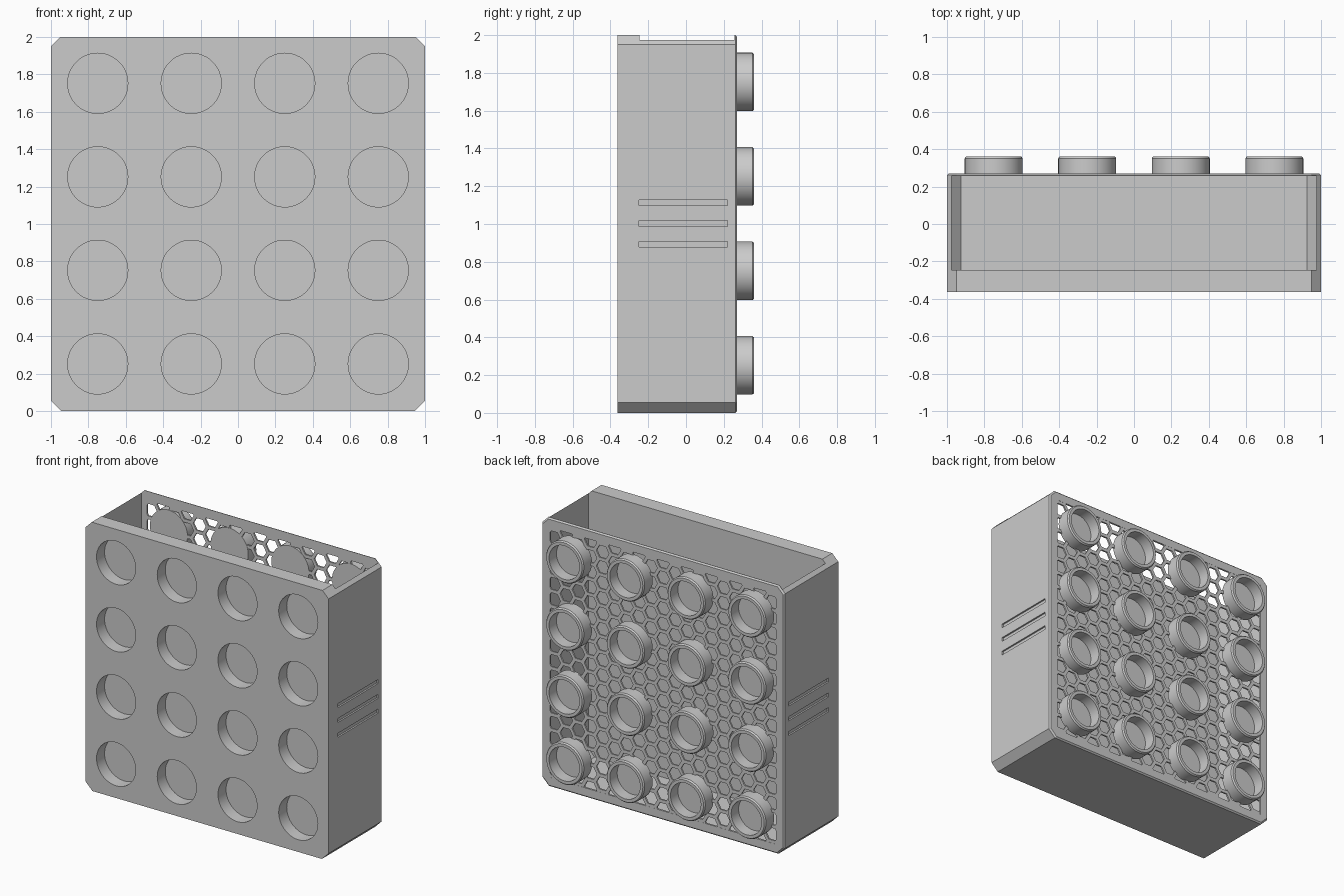
import bpy, bmesh, math
from mathutils import Matrix, Vector

cube = bpy.data.objects.get("Cube")
if cube:
    bpy.data.objects.remove(cube, do_unlink=True)

grey = bpy.data.materials.new("plain grey")
grey.use_nodes = True
colour = (0.6, 0.6, 0.6, 1)
grey.diffuse_color = colour
grey.node_tree.nodes["Principled BSDF"].inputs["Base Color"].default_value = colour

FRONT, BACK, STUD_END = -0.363, 0.271, 0.361
PANEL = 0.257                      # inner face of the back panel
CENTRES = [(-0.75 + 0.5 * i, 0.252 + 0.5 * j) for i in range(4) for j in range(4)]


def finish(bm, name, smooth=False):
    bmesh.ops.recalc_face_normals(bm, faces=bm.faces)
    mesh = bpy.data.meshes.new(name)
    bm.to_mesh(mesh)
    bm.free()
    mesh.materials.append(grey)
    obj = bpy.data.objects.new(name, mesh)
    bpy.context.collection.objects.link(obj)
    if smooth:
        activate(obj)
        bpy.ops.object.shade_smooth_by_angle(angle=math.radians(35))
    return obj


def activate(obj):
    bpy.ops.object.select_all(action='DESELECT')
    obj.select_set(True)
    bpy.context.view_layer.objects.active = obj


def loft(bm, rings):
    """Closed solid through (outline, y) rings, outlines being x, z points."""
    loops = [[bm.verts.new((x, y, z)) for x, z in pts] for pts, y in rings]
    bm.faces.new(loops[0])
    bm.faces.new(loops[-1])
    for a, b in zip(loops, loops[1:]):
        for i in range(len(a)):
            j = (i + 1) % len(a)
            bm.faces.new((a[i], a[j], b[j], b[i]))


def outline(half, low, high, cut_low, cut_high):
    """Rectangle with cut corners."""
    right = [(half - cut_low, low), (half, low + cut_low),
             (half, high - cut_high), (half - cut_high, high)]
    return right + [(-x, z) for x, z in reversed(right)]


def ngon(cx, cz, r, n):
    return [(cx + r * math.cos(math.tau * k / n), cz + r * math.sin(math.tau * k / n))
            for k in range(n)]


def box(bm, x0, x1, y0, y1, z0, z1):
    loft(bm, [([(x0, z0), (x1, z0), (x1, z1), (x0, z1)], y) for y in (y0, y1)])


def carve(obj, bm, name):
    cutter = finish(bm, name)
    cutter.hide_render = True
    mod = obj.modifiers.new(name, 'BOOLEAN')
    mod.operation, mod.solver, mod.object = 'DIFFERENCE', 'EXACT', cutter
    activate(obj)
    bpy.ops.object.modifier_apply(modifier=mod.name)
    bpy.data.objects.remove(cutter, do_unlink=True)


# Box shell with cut corners and a fine chamfer round the back
bm = bmesh.new()
full = outline(1, 0, 2, 0.055, 0.05)
small = outline(0.99, 0.01, 1.99, 0.052, 0.047)
loft(bm, [(full, FRONT), (full, BACK - 0.01), (small, BACK)])
shell = finish(bm, "box_shell")

# Cavity open at the top
bm = bmesh.new()
inside = outline(0.975, 0.025, 2.2, 0.05, 0.01)
loft(bm, [(inside, -0.247), (inside, PANEL)])
carve(shell, bm, "cavity_cutter")

# Window for the lattice
bm = bmesh.new()
box(bm, -0.93, 0.93, 0.2, 0.3, 0.07, 1.93)
carve(shell, bm, "window_cutter")

# Round sockets in the front and grooves in both sides
bm = bmesh.new()
for cx, cz in CENTRES:
    circle = ngon(cx, cz, 0.161, 48)
    loft(bm, [(circle, FRONT - 0.1), (circle, FRONT + 0.095)])
for side in (-1, 1):
    for z in (0.893, 1.003, 1.113):
        box(bm, side * 0.988, side * 1.1, -0.25, 0.22, z - 0.015, z + 0.015)
carve(shell, bm, "socket_cutter")
activate(shell)
bpy.ops.object.shade_smooth_by_angle(angle=math.radians(20))

# Honeycomb lattice in the back panel
bm = bmesh.new()
box(bm, -0.935, 0.935, PANEL + 0.001, BACK - 0.001, 0.065, 1.935)
lattice = finish(bm, "honeycomb_lattice")
bm = bmesh.new()
pitch = 0.115
step = pitch * math.sqrt(3) / 2
for i in range(-9, 10):
    for j in range(-9, 10):
        cx = i * step
        cz = 1 + (j + 0.5 * (i % 2)) * pitch
        if abs(cx) < 0.96 and abs(cz - 1) < 0.96:
            cell = ngon(cx, cz, 0.052, 6)
            loft(bm, [(cell, 0.2), (cell, 0.3)])
carve(lattice, bm, "cell_cutter")

# Hollow studs on the back
profile = [(0, PANEL - 0.001), (0.155, PANEL - 0.001), (0.155, STUD_END - 0.01),
           (0.147, STUD_END), (0.125, STUD_END), (0.125, BACK + 0.003), (0, BACK + 0.003)]
for n, (cx, cz) in enumerate(CENTRES):
    bm = bmesh.new()
    verts = [bm.verts.new((cx + r, y, cz)) for r, y in profile]
    edges = [bm.edges.new(pair) for pair in zip(verts, verts[1:])]
    bmesh.ops.spin(bm, geom=verts + edges, cent=(cx, 0, cz), axis=(0, 1, 0),
                   angle=math.tau, steps=48)
    bmesh.ops.remove_doubles(bm, verts=bm.verts, dist=0.0001)
    finish(bm, f"stud_{n + 1}", smooth=True)
